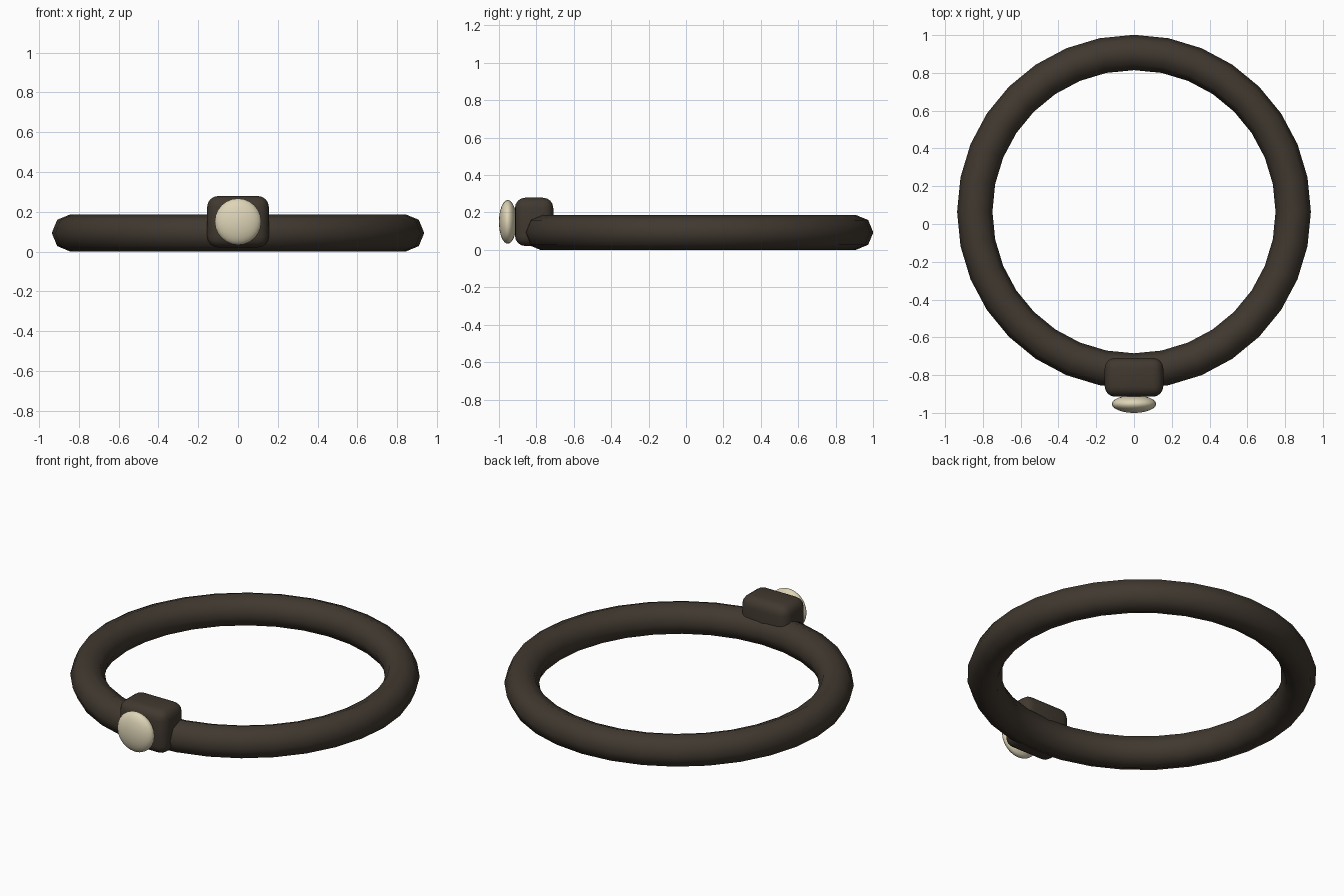
import bpy
from math import radians

cube = bpy.data.objects.get("Cube")
if cube:
    bpy.data.objects.remove(cube, do_unlink=True)


def material(name, rgb):
    mat = bpy.data.materials.new(name)
    mat.use_nodes = True
    mat.diffuse_color = (*rgb, 1)
    mat.node_tree.nodes["Principled BSDF"].inputs["Base Color"].default_value = (*rgb, 1)
    return mat


def finish(name, mat):
    obj = bpy.context.object
    obj.name = name
    obj.data.materials.append(mat)
    bpy.ops.object.shade_smooth()
    return obj


leather = material("dark brown leather", (0.052, 0.040, 0.029))
bone = material("pale bone", (0.73, 0.66, 0.47))

# Band lying flat, with an eight-sided section
minor = 0.0935
bpy.ops.mesh.primitive_torus_add(
    major_radius=0.843, minor_radius=minor, major_segments=32,
    minor_segments=8, location=(0, 0.065, minor))
finish("band", leather)

# Rounded block holding the ornament
bpy.ops.mesh.primitive_cube_add(size=1, location=(0, -0.812, 0.15))
bpy.context.object.scale = (0.31, 0.205, 0.258)
bpy.ops.object.transform_apply(location=False, rotation=False, scale=True)
block = finish("setting_block", leather)
bevel = block.modifiers.new("rounded edges", "BEVEL")
bevel.width = 0.055
bevel.segments = 4
bevel.limit_method = "NONE"

# Flattened bead on the front of the block
bpy.ops.mesh.primitive_uv_sphere_add(
    segments=24, ring_count=16, radius=1,
    location=(0, -0.953, 0.15), rotation=(radians(90), 0, 0))
bpy.context.object.scale = (0.117, 0.117, 0.047)
bpy.ops.object.transform_apply(location=False, rotation=True, scale=True)
finish("front_bead", bone)
